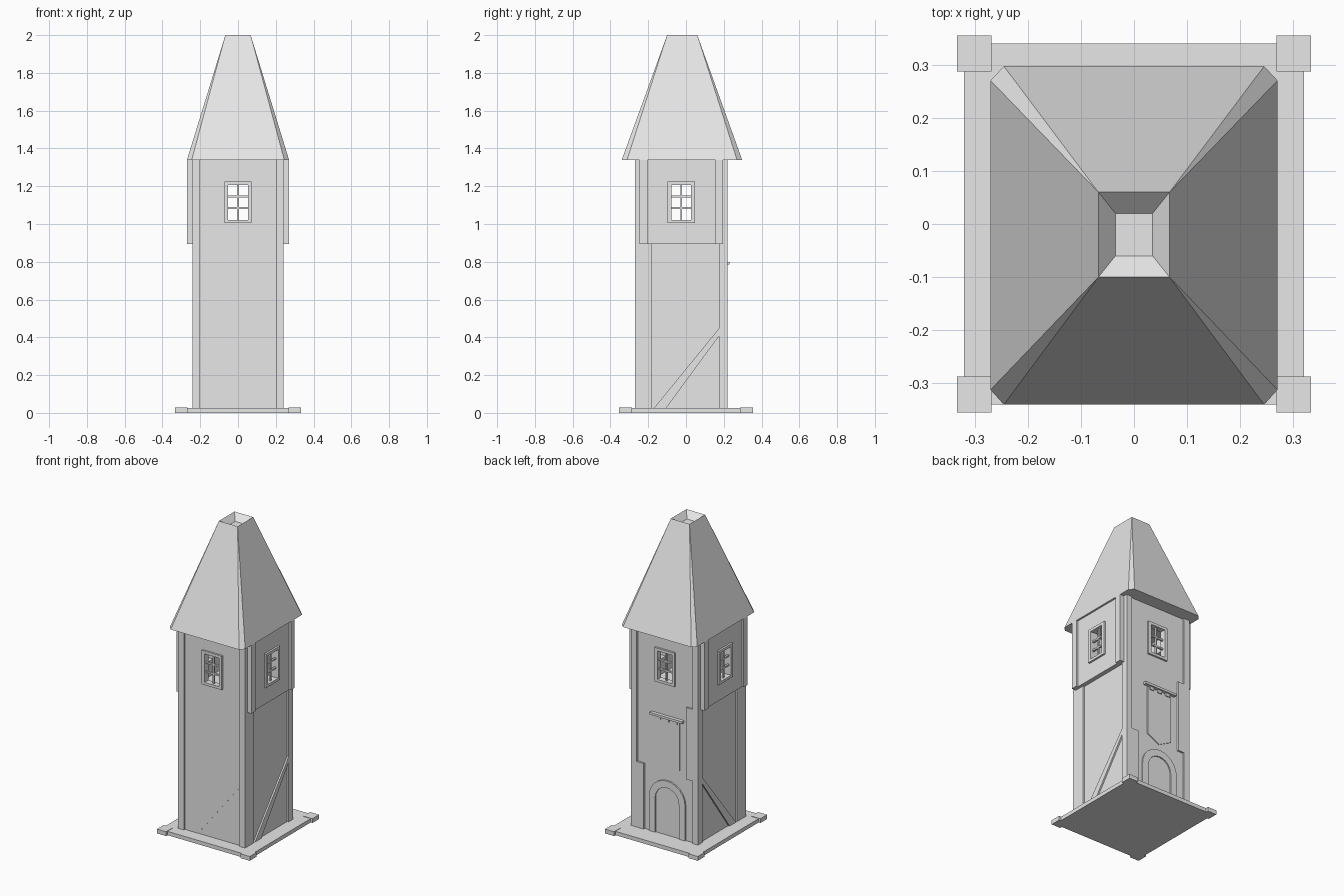
import bpy, bmesh, math
from mathutils import Matrix

cube = bpy.data.objects.get("Cube")
if cube:
    bpy.data.objects.remove(cube, do_unlink=True)

stone = bpy.data.materials.new("pale grey")
stone.use_nodes = True
grey = (0.8, 0.8, 0.8, 1)
stone.diffuse_color = grey
stone.node_tree.nodes["Principled BSDF"].inputs["Base Color"].default_value = grey


def finish(name, bm):
    bmesh.ops.recalc_face_normals(bm, faces=bm.faces)
    mesh = bpy.data.meshes.new(name)
    bm.to_mesh(mesh)
    bm.free()
    mesh.materials.append(stone)
    ob = bpy.data.objects.new(name, mesh)
    bpy.context.collection.objects.link(ob)
    return ob


def box(name, x, y, z):
    """Box from (low, high) ranges on each axis."""
    bm = bmesh.new()
    spans = [sorted(r) for r in (x, y, z)]
    mid = [(a + b) / 2 for a, b in spans]
    size = [b - a for a, b in spans]
    bmesh.ops.create_cube(bm, size=1, matrix=Matrix.Translation(mid) @ Matrix.Diagonal((*size, 1)))
    return finish(name, bm)


def plate(name, outline, place, depth, hole=None):
    """Extruded outline; place(u, v, d) maps wall coordinates to space."""
    bm = bmesh.new()
    n = len(outline)
    rings = [[bm.verts.new(place(u, v, d)) for u, v in loop]
             for d in depth for loop in ([outline, hole] if hole else [outline])]
    if hole:
        pairs = [(0, 1), (2, 3), (0, 2), (1, 3)]
        for a, b in pairs:
            for i in range(n):
                j = (i + 1) % n
                bm.faces.new((rings[a][i], rings[a][j], rings[b][j], rings[b][i]))
    else:
        for r in rings:
            bm.faces.new(r)
        for i in range(n):
            j = (i + 1) % n
            bm.faces.new((rings[0][i], rings[0][j], rings[1][j], rings[1][i]))
    return finish(name, bm)


def cut(ob, cutter):
    mod = ob.modifiers.new("cut", 'BOOLEAN')
    mod.operation, mod.solver, mod.object = 'DIFFERENCE', 'EXACT', cutter
    bpy.context.view_layer.objects.active = ob
    bpy.ops.object.modifier_apply(modifier=mod.name)


def rect(u0, u1, v0, v1):
    return [(u0, v0), (u1, v0), (u1, v1), (u0, v1)]


def arch(half, spring, top, u0, floor):
    pts = [(u0 - half, floor)]
    for i in range(13):
        a = math.pi * (1 - i / 12)
        pts.append((u0 + half * math.cos(a), spring + (top - spring) * math.sin(a)))
    return pts + [(u0 + half, floor)]


def on_front(u, v, d):
    return (u, d, v)


def on_side(u, v, d):
    return (d, u, v)


FLOOR, EAVES, BAY = 0.025, 1.34, 0.895
CY = -0.025     # tower centre in depth

# Base slab and corner pads
box("base_slab", (-.32, .32), (-.34, .34), (0, FLOOR))
for sx in (-1, 1):
    for sy in (-1, 1):
        box("corner_pad", (sx * .268, sx * .333), (sy * .287, sy * .355), (0, .028))

# Hollow walls with window openings
walls = box("tower_walls", (-.23, .23), (-.258, .208), (FLOOR, EAVES))
cutters = [box("room_cutter", (-.2, .2), (-.228, .178), (.92, 1.3)),
           box("front_window_cutter", (-.053, .053), (-.5, .5), (1.02, 1.21)),
           box("side_window_cutter", (-.5, .5), (CY - .053, CY + .053), (1.02, 1.21))]
for c in cutters:
    c.hide_render = True
    cut(walls, c)

# Corner posts: narrow seen from the front, deeper seen from the side
for s in (-1, 1):
    box("front_post", (s * .2, s * .24), (-.27, -.18), (FLOOR, EAVES))
    box("back_post", (s * .2, s * .24), (.175, .22), (FLOOR, EAVES))
box("back_post_block", (.15, .2), (.2, .22), (FLOOR, .45))
box("back_post_block", (-.2, -.155), (.2, .22), (.43, BAY))

# Overhanging side bays
for s in (-1, 1):
    bay = box("side_bay", (s * .2, s * .258), (-.24, .19), (BAY, EAVES))
    cut(bay, cutters[0])
    cut(bay, cutters[2])
    for y in (-.245, .155):
        box("bay_post", (s * .235, s * .27), (y, y + .04), (BAY, EAVES))
for c in cutters:
    bpy.data.objects.remove(c, do_unlink=True)

# Windows: frame and glazing bars
for place, mid, planes in ((on_front, 0, ((-.255, -.27), (.205, .22))),
                           (on_side, CY, ((-.255, -.27), (.255, .27)))):
    for wall, face in planes:
        plate("window_frame", rect(mid - .072, mid + .072, 1.005, 1.225), place,
              (wall, face), rect(mid - .052, mid + .052, 1.022, 1.207))
        inner = wall - .012 * (1 if face > wall else -1)
        depth = (inner, wall)
        plate("window_upright", rect(mid - .005, mid + .005, 1.02, 1.21), place, depth)
        for z in (1.085, 1.145):
            plate("window_crossbar", rect(mid - .053, mid + .053, z - .005, z + .005), place, depth)

# Diagonal braces
brace = [(-.17, FLOOR), (-.105, FLOOR), (.177, .41), (.177, .45)]
for s in (-1, 1):
    plate("side_brace", brace, on_side, (s * .225, s * .24))
front_brace = [(u + .024 if u > 0 else u, v) for u, v in brace]
plate("front_brace", front_brace, on_front, (-.25, -.2595))

# Arched doorway at the back
DX = -.015
plate("door_surround", arch(.13, .25, .38, DX, FLOOR), on_front, (.2, .217),
      arch(.085, .25, .335, DX, FLOOR))
plate("door", arch(.085, .25, .335, DX, FLOOR), on_front, (.2, .2095))

# Hanging banner and its rail
plate("banner", [(DX - .088, .78), (DX - .088, .465), (DX, .42), (DX + .088, .465), (DX + .088, .78)],
      on_front, (.2, .214))
box("banner_rail", (DX - .117, DX + .117), (.2, .23), (.785, .8))
for u in (-.06, 0, .06):
    box("banner_loop", (DX + u - .015, DX + u + .015), (.2, .22), (.765, .787))

# Roof: chamfered spire with a shallow hollow at the top
bm = bmesh.new()
eave = []
for sx, sy in ((-1, -1), (1, -1), (1, 1), (-1, 1)):
    long_y, short_y = (-.34, -.312) if sy < 0 else (.297, .27)
    ends = [(sx * .27, short_y), (sx * .245, long_y)]
    if sx != sy:
        ends.reverse()
    eave += [bm.verts.new((x, y, EAVES)) for x, y in ends]


def ring(half_x, y0, y1, z):
    return [bm.verts.new((x, y, z)) for x, y in rect(-half_x, half_x, y0, y1)]


rim = ring(.067, -.1, .06, 2)
pit = ring(.035, -.06, .02, 1.96)
bm.faces.new(eave)
bm.faces.new(pit)
for i in range(4):
    j = (i + 1) % 4
    bm.faces.new((eave[2 * i], eave[2 * i + 1], rim[i]))
    bm.faces.new((eave[2 * i + 1], eave[2 * j], rim[j], rim[i]))
    bm.faces.new((rim[i], rim[j], pit[j], pit[i]))
finish("roof", bm)
